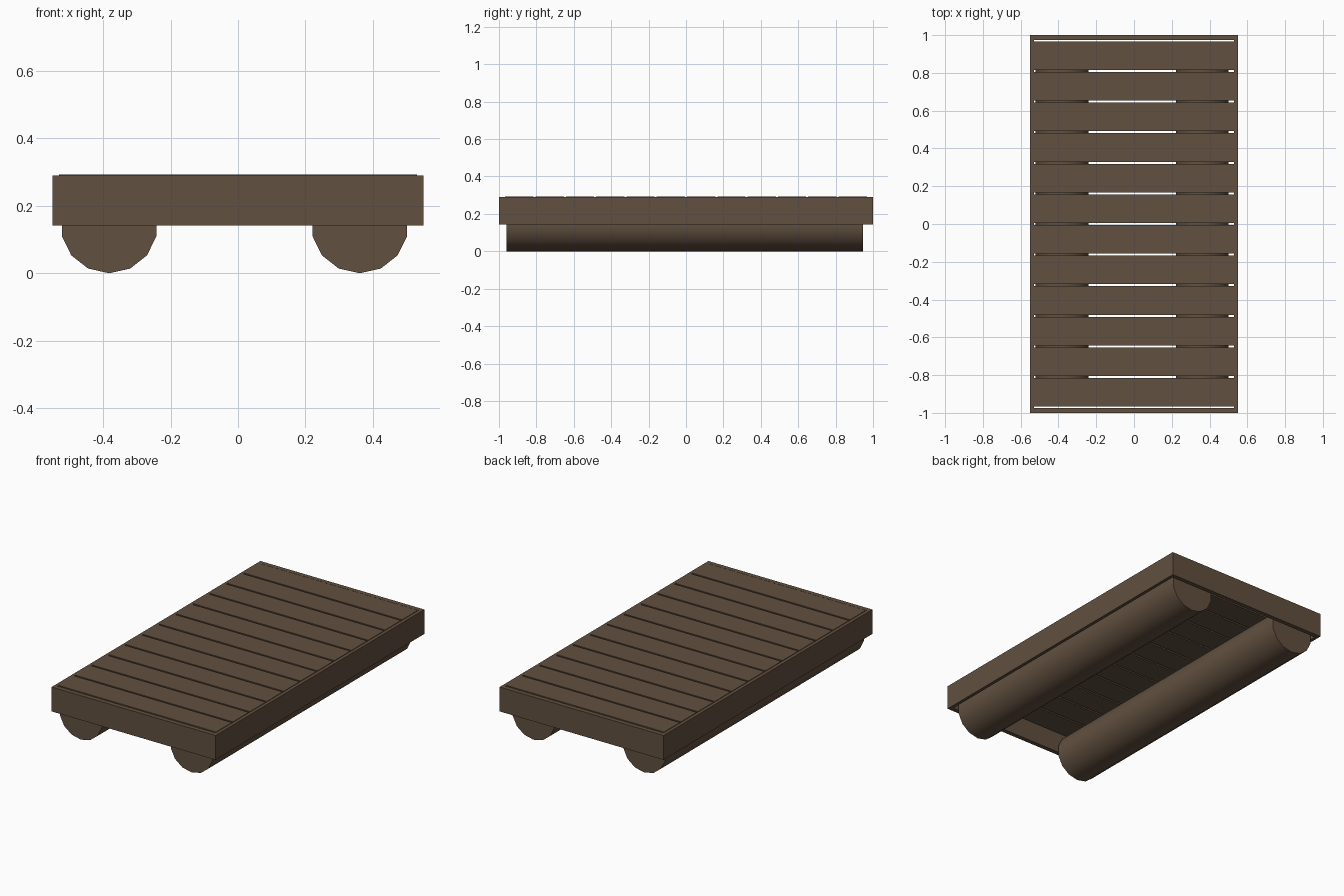
import bpy, math

if "Cube" in bpy.data.objects:
    bpy.data.objects.remove(bpy.data.objects["Cube"])

wood = bpy.data.materials.new("brown_wood")
wood.diffuse_color = (0.12, 0.08, 0.05, 1)
wood.use_nodes = True
wood.node_tree.nodes["Principled BSDF"].inputs["Base Color"].default_value = wood.diffuse_color


def box(name, x0, x1, y0, y1, z0, z1):
    bpy.ops.mesh.primitive_cube_add(size=1, location=((x0 + x1) / 2, (y0 + y1) / 2, (z0 + z1) / 2))
    ob = bpy.context.object
    ob.name = name
    ob.scale = (x1 - x0, y1 - y0, z1 - z0)
    bpy.ops.object.transform_apply(location=False, rotation=False, scale=True)
    ob.data.materials.append(wood)
    return ob


# Rim boards around the deck
BOTTOM, TOP = 0.142, 0.29
for side, name in ((-1, "left"), (1, "right")):
    xs = sorted((side * 0.55, side * 0.53))
    box(f"{name}_rim_board", *xs, -1, 1, BOTTOM, TOP)
for side, name in ((-1, "front"), (1, "back")):
    ys = sorted((side * 1.0, side * 0.973))
    box(f"{name}_rim_board", -0.53, 0.53, *ys, BOTTOM, TOP)

# Deck planks with narrow gaps
PITCH, GAP = 0.162, 0.011
for i in range(12):
    y = (i - 5.5) * PITCH
    half = (PITCH - GAP) / 2
    box(f"deck_plank_{i + 1}", -0.53, 0.53, y - half, y + half, 0.262, 0.293)

# Two log floats under the deck, a vertex pointing straight down
for x, name in ((-0.382, "left"), (0.361, "right")):
    bpy.ops.mesh.primitive_cylinder_add(vertices=14, radius=0.1435, depth=1.905,
                                        location=(x, -0.007, 0.1435), rotation=(math.pi / 2, 0, 0))
    log = bpy.context.object
    log.name = f"{name}_log_float"
    log.scale = (1, 0.98, 1)
    log.location.z = 0.1435 * 0.98
    bpy.ops.object.transform_apply(location=False, rotation=True, scale=True)
    log.data.materials.append(wood)
    bpy.ops.object.shade_smooth_by_angle(angle=math.radians(40))
